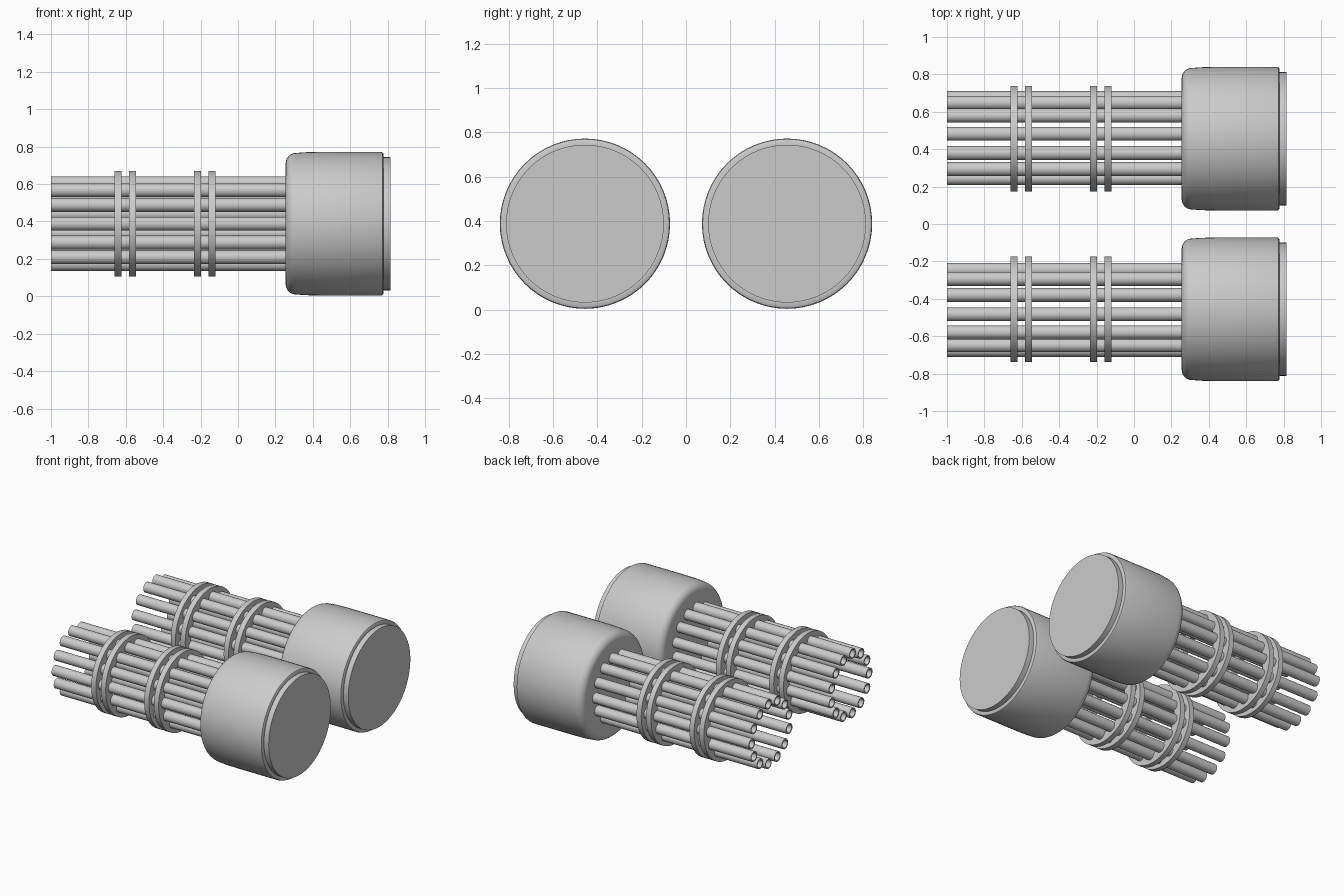
import bpy, math

if "Cube" in bpy.data.objects:
    bpy.data.objects.remove(bpy.data.objects["Cube"])

CY, CZ = 0.456, 0.388      # axis of each rotary unit
BARRELS = 13


def lathe(name, profile, center, steps, closed=False):
    """Revolve (x, radius) points about an x-parallel axis through center (y, z)."""
    verts, faces, rows = [], [], []
    for x, r in profile:
        n = 1 if r == 0 else steps
        rows.append(list(range(len(verts), len(verts) + n)))
        for i in range(n):
            a = 2 * math.pi * i / steps
            verts.append((x, center[0] + r * math.cos(a), center[1] + r * math.sin(a)))
    pairs = list(zip(rows, rows[1:]))
    if closed:
        pairs.append((rows[-1], rows[0]))
    for a, b in pairs:
        for i in range(steps):
            j = (i + 1) % steps
            quad = [a[i % len(a)], b[i % len(b)], b[j % len(b)], a[j % len(a)]]
            faces.append(list(dict.fromkeys(quad))[::-1])
    mesh = bpy.data.meshes.new(name)
    mesh.from_pydata(verts, [], faces)
    mesh.update()
    obj = bpy.data.objects.new(name, mesh)
    bpy.context.collection.objects.link(obj)
    bpy.ops.object.select_all(action='DESELECT')
    obj.select_set(True)
    bpy.context.view_layer.objects.active = obj
    bpy.ops.object.shade_smooth_by_angle(angle=math.radians(35))
    return obj


# rounded front shoulder of the housing
shoulder = [(0.309 - 0.054 * math.cos(t), 0.324 + 0.054 * math.sin(t))
            for t in [math.pi / 2 * k / 8 for k in range(9)]]

for side, label in ((-1, "front"), (1, "rear")):
    axis = (side * CY, CZ)

    # motor housing with stepped end cap
    lathe(f"{label}_housing",
          [(0.255, 0)] + shoulder +
          [(0.36, 0.382), (0.44, 0.384), (0.765, 0.384), (0.773, 0.381), (0.777, 0.374),
           (0.777, 0.356), (0.815, 0.356), (0.815, 0)], axis, 64)

    # ring of hollow barrels, first one on the outer side
    for k in range(BARRELS):
        a = 2 * math.pi * k / BARRELS
        pos = (axis[0] + side * 0.217 * math.cos(a), axis[1] + 0.217 * math.sin(a))
        lathe(f"{label}_barrel_{k + 1}",
              [(-0.7, 0), (-0.7, 0.028), (-1.0, 0.028), (-1.0, 0.037), (0.27, 0.037), (0.27, 0)],
              pos, 20)

    # two pairs of clamp bands
    for k, x in enumerate((-0.642, -0.564, -0.217, -0.139)):
        lathe(f"{label}_band_{k + 1}",
              [(x - 0.019, 0.215), (x - 0.019, 0.283), (x + 0.019, 0.283), (x + 0.019, 0.215)],
              axis, 64, closed=True)
